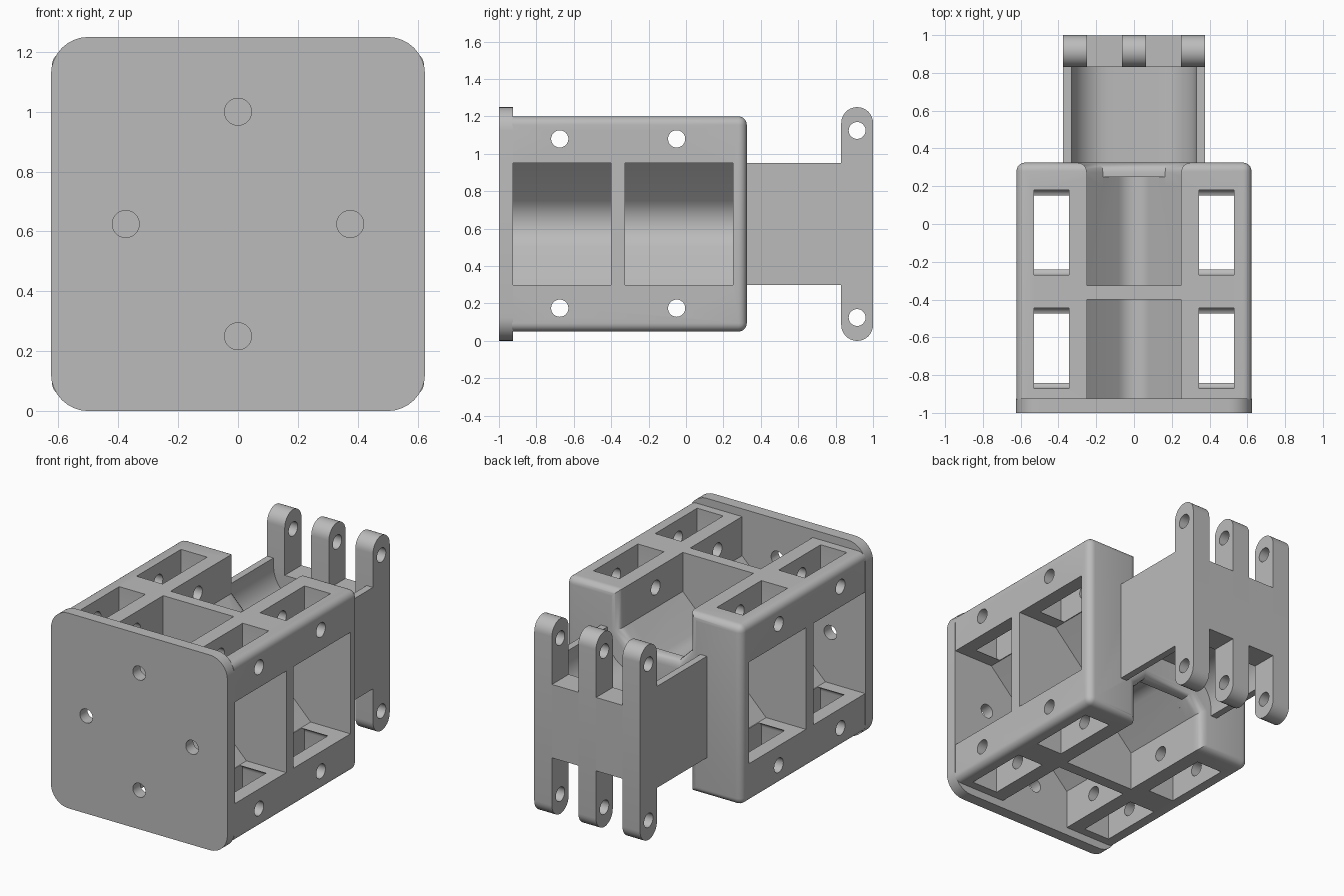
import bpy, bmesh, math
from math import sin, cos, pi, radians
from mathutils import Vector

cube = bpy.data.objects.get("Cube")
if cube:
    bpy.data.objects.remove(cube, do_unlink=True)

MID = 0.625          # height of the centre line
grey = bpy.data.materials.new("plain grey")
grey.use_nodes = True
colour = (0.5, 0.5, 0.5, 1)
grey.diffuse_color = colour
grey.node_tree.nodes["Principled BSDF"].inputs["Base Color"].default_value = colour


def place(axis, u, v, w):
    """Profile point (u, v) at distance w along the axis."""
    return Vector((w, u, v)) if axis == "x" else Vector((u, w, v))


def loft(name, axis, sections):
    """Solid through a list of (distance, profile) sections."""
    bm = bmesh.new()
    rings = [[bm.verts.new(place(axis, u, v, w)) for u, v in pts] for w, pts in sections]
    for a, b in zip(rings, rings[1:]):
        for i in range(len(a)):
            j = (i + 1) % len(a)
            bm.faces.new((a[i], a[j], b[j], b[i]))
    bm.faces.new(rings[0])
    bm.faces.new(rings[-1])
    bmesh.ops.recalc_face_normals(bm, faces=bm.faces)
    mesh = bpy.data.meshes.new(name)
    bm.to_mesh(mesh)
    bm.free()
    mesh.materials.append(grey)
    obj = bpy.data.objects.new(name, mesh)
    bpy.context.collection.objects.link(obj)
    return obj


def prism(name, axis, pts, a, b):
    return loft(name, axis, [(a, pts), (b, pts)])


def arc(cu, cv, r, a0, a1, n=8):
    return [(cu + r * cos(radians(a0 + (a1 - a0) * i / n)),
             cv + r * sin(radians(a0 + (a1 - a0) * i / n))) for i in range(n + 1)]


def rect(u0, u1, v0, v1):
    return [(u0, v0), (u1, v0), (u1, v1), (u0, v1)]


def rounded(u0, u1, v0, v1, r):
    return (arc(u1 - r, v1 - r, r, 0, 90) + arc(u0 + r, v1 - r, r, 90, 180)
            + arc(u0 + r, v0 + r, r, 180, 270) + arc(u1 - r, v0 + r, r, 270, 360))


def hole(axis, u, v, r, a, b):
    return prism("hole_cutter", axis, arc(u, v, r, 0, 352.5, 47), a, b)


def flip(pts):
    return [(u, 2 * MID - v) for u, v in pts]


def cut(obj, cutters):
    bpy.context.view_layer.objects.active = obj
    for c in cutters:
        c.hide_render = True
        mod = obj.modifiers.new("cut", "BOOLEAN")
        mod.operation, mod.solver, mod.object = "DIFFERENCE", "EXACT", c
        bpy.ops.object.modifier_apply(modifier=mod.name)
        bpy.data.objects.remove(c, do_unlink=True)


def smooth(obj):
    bpy.ops.object.select_all(action="DESELECT")
    obj.select_set(True)
    bpy.context.view_layer.objects.active = obj
    bpy.ops.object.shade_smooth_by_angle(angle=radians(32))


# Front plate with four bolt holes
plate = prism("front_plate", "y", rounded(-0.625, 0.625, 0, 1.25, 0.125), -1, -0.925)
cut(plate, [hole("y", x, z, 0.045, -1.1, -0.9)
            for x, z in ((0, 1), (0, 0.25), (-0.375, MID), (0.375, MID))])

# Body block, rounded everywhere except at the front
body = prism("body_frame", "y", rect(-0.622, 0.622, 0.05, 1.2), -0.93, 0.325)
bm = bmesh.new()
bm.from_mesh(body.data)
edges = [e for e in bm.edges if max(v.co.y for v in e.verts) > 0]
bmesh.ops.bevel(bm, geom=edges, offset=0.045, segments=6, profile=0.5, affect="EDGES")
bm.to_mesh(body.data)
bm.free()

# Valleys in all four sides leave a cross-shaped core
cutters = []
top = ([(0.25, 1.3), (-0.25, 1.3), (-0.25, 0.95)]
       + arc(0, 0.86, 0.113, 225, 315) + [(0.25, 0.95)])
side = ([(0.7, 0.3), (0.7, 0.95), (0.34, 0.95)]
        + arc(0.265, MID, 0.177, 135, 225) + [(0.34, 0.3)])
for y0, y1 in ((-0.96, -0.4), (-0.325, 0.25)):
    for shape in (top, flip(top), side, [(-x, z) for x, z in side]):
        cutters.append(prism("valley_cutter", "y", shape, y0, y1))

# Flared notches in the rear wall
for turn in (False, True):
    sections = []
    steps = [(0.2, 0), (0.275, 0)] + [
        (0.275 + 0.05 * sin(a), 0.05 * (1 - cos(a))) for a in (pi / 8, pi / 4, pi * 3 / 8, pi / 2)]
    for y, grow in steps + [(0.36, 0.05)]:
        w, n = 0.25 + grow, 0.165 + grow * 0.6
        pts = [(w, 1.3), (-w, 1.3), (-w, 0.95 - grow / 2), (-n, 0.865 - grow),
               (n, 0.865 - grow), (w, 0.95 - grow / 2)]
        sections.append((y, flip(pts) if turn else pts))
    cutters.append(loft("notch_cutter", "y", sections))

# Pockets through the corner posts, with rounded inner ends
for y0, y1 in ((-0.87, -0.445), (-0.27, 0.18)):
    r = 0.035
    pocket = ([(y1, 1.3)] + arc(y1 - r, 0.985, r, 0, -80, 4) + [(y1 - r, 0.9), (y0 + r, 0.9)]
              + arc(y0 + r, 0.985, r, 260, 180, 4) + [(y0, 1.3)])
    for x in (-0.53, 0.345):
        for shape in (pocket, flip(pocket)):
            cutters.append(prism("pocket_cutter", "x", shape, x, x + 0.185))

# Cross holes through the posts
for y in (-0.675, -0.05):
    for z in (1.08, 0.175):
        cutters.append(hole("x", y, z, 0.046, -0.8, 0.8))
cut(body, cutters)

# Rear neck: two side walls joined by a filleted web
trough = ([(0.375, 0.95), (0.33, 0.95)] + arc(0.13, 0.9, 0.2, 0, -90)
          + arc(-0.13, 0.9, 0.2, 270, 180) + [(-0.33, 0.95), (-0.375, 0.95)])
neck = prism("rear_neck", "y", trough + flip(trough)[::-1], 0.3, 0.84)

# Hinge plate and three ears
hinge = prism("hinge_plate", "y", rect(-0.37, 0.37, 0.39, 0.86), 0.83, 0.999)
ears = []
for label, x in (("right", -0.3125), ("middle", 0), ("left", 0.3125)):
    ear = prism(label + "_hinge_ear", "x", rounded(0.83, 1, 0, 1.25, 0.085),
                x - 0.0625, x + 0.0625)
    cut(ear, [hole("x", 0.915, z, 0.045, x - 0.1, x + 0.1) for z in (0.125, 1.125)])
    ears.append(ear)

for obj in [plate, body, neck, hinge] + ears:
    smooth(obj)
